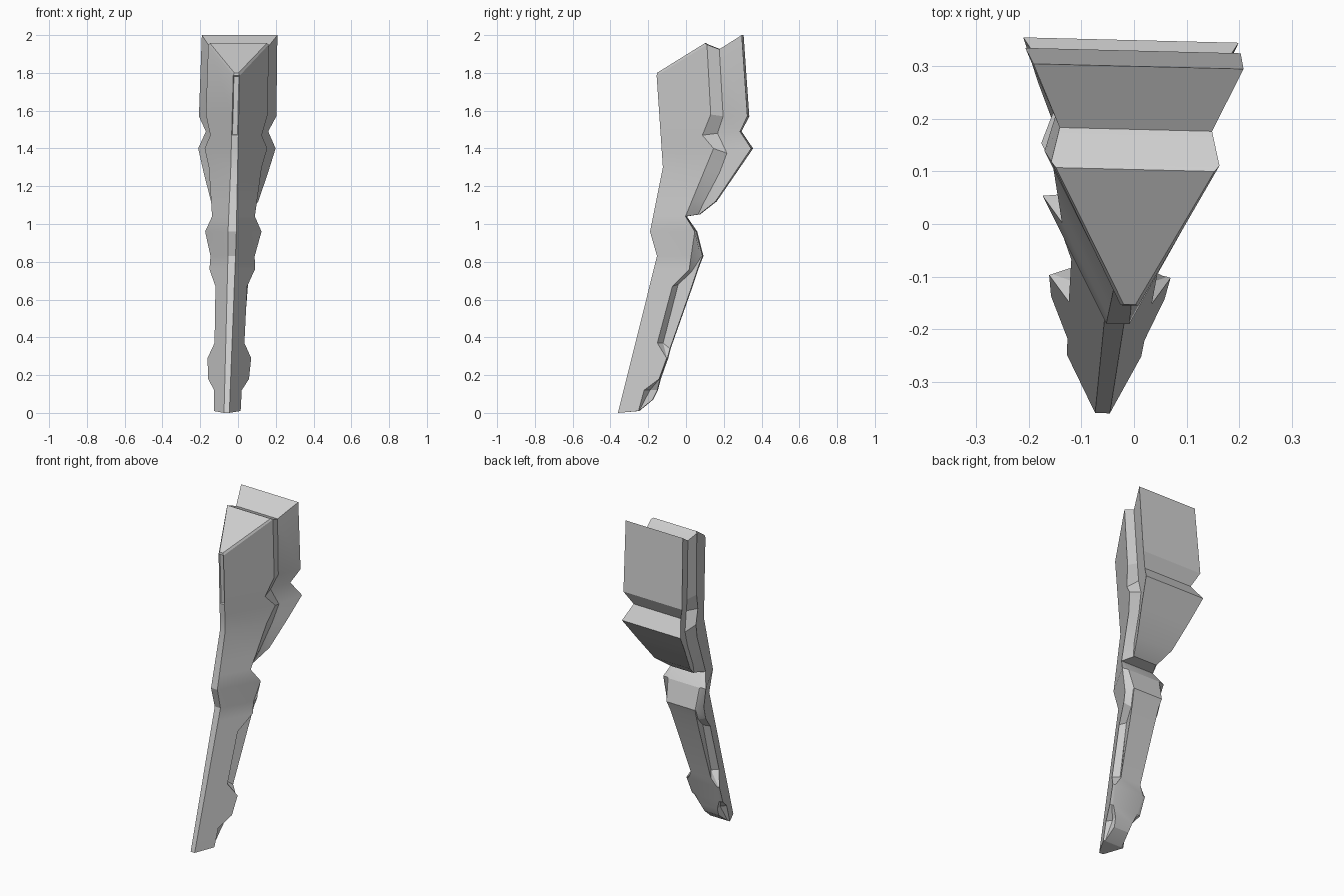
import bpy, bmesh, math

if "Cube" in bpy.data.objects:
    bpy.data.objects.remove(bpy.data.objects["Cube"])

grey = bpy.data.materials.new("plain grey")
grey.diffuse_color = (0.62, 0.62, 0.62, 1)
grey.use_nodes = True
grey.node_tree.nodes["Principled BSDF"].inputs["Base Color"].default_value = grey.diffuse_color

# front ridge: height, y, half width
RIDGE = [(0, -.36, .014), (.83, -.153, .02), (.96, -.19, .022),
         (1.3, -.122, .018), (1.785, -.155, .017)]

# stations: rear edge of wedge (z, y), groove (z, y, half width), back slab (z, y, half width)
UPPER = [
    (1.95, .115, 1.925, .18, .145, 2.0, .30, .20),
    (1.58, .135, 1.57, .20, .145, 1.57, .33, .205),
    (1.47, .09, 1.48, .17, .115, 1.49, .29, .165),
    (1.40, .15, 1.375, .22, .14, 1.40, .35, .205),
    (1.30, .108, 1.27, .18, .125, 1.27, .262, .17),
    (1.12, .033, 1.12, .10, .10, 1.12, .16, .125),
    (1.04, .0, 1.05, .065, .08, 1.05, .072, .082),
]
LOWER = [
    (1.04, .0, 1.038, .003, .09, 1.036, .005, .085),
    (.96, .05, .963, .053, .12, .96, .057, .11),
    (.83, .03, .825, .082, .10, .83, .09, .10),
    (.76, .02, .745, .03, .075, .78, .07, .092),
    (.67, -.07, .68, -.04, .055, .67, .033, .085),
    (.37, -.15, .37, -.12, .045, .34, -.083, .07),
    (.29, -.10, .29, -.098, .11, .29, -.096, .10),
    (.18, -.14, .18, -.138, .095, .18, -.135, .085),
    (.12, -.22, .12, -.19, .05, .12, -.15, .06),
    (.01, -.25, .012, -.246, .06, .07, -.175, .05),
]


def ridge(z):
    for (z0, y0, w0), (z1, y1, w1) in zip(RIDGE, RIDGE[1:]):
        if z <= z1:
            break
    t = min(1, max(0, (z - z0) / (z1 - z0)))
    return y0 + t * (y1 - y0), w0 + t * (w1 - w0)


def place(x, y, z):
    # slight sideways lean and turn of the whole leg
    return (x - .051 + .026 * z + .025 * y, y - .025 * x, z)


def loft(name, stations, top_z, bottom_z):
    bm = bmesh.new()
    rings = []
    for i, (zr, yr, zi, yi, wi, zo, yo, wo) in enumerate(stations):
        zf = top_z if i == 0 else bottom_z if i == len(stations) - 1 else zr
        yf, wf = ridge(zf)
        wr = wf + .53 * (yr - ridge(zr)[0])      # wedge widens toward the back
        half = [(wf, yf, zf), (wr, yr, zr), (wi, yi, zi), (wo, yo, zo)]
        pts = half + [(-x, y, z) for x, y, z in reversed(half)]
        rings.append([bm.verts.new(place(*p)) for p in pts])
    front = []
    for a, b in zip(rings, rings[1:]):
        for k in range(8):
            n = (k + 1) % 8
            f = bm.faces.new((a[k], a[n], b[n], b[k]))
            if k == 7:
                front.append(f)
    caps = [[bm.faces.new((r[k], r[k + 1], r[6 - k], r[7 - k])) for k in range(3)]
            for r in (rings[0], rings[-1])]
    bmesh.ops.recalc_face_normals(bm, faces=bm.faces)
    if name == "upper_leg":
        # raised top panel and recessed slot on the front ridge
        bmesh.ops.inset_region(bm, faces=[caps[0][0]], thickness=.011, depth=.012)
        bmesh.ops.inset_region(bm, faces=front[:2], thickness=.005, depth=-.008)
    me = bpy.data.meshes.new(name)
    bm.to_mesh(me)
    bm.free()
    me.materials.append(grey)
    ob = bpy.data.objects.new(name, me)
    bpy.context.collection.objects.link(ob)
    bpy.ops.object.select_all(action='DESELECT')
    ob.select_set(True)
    bpy.context.view_layer.objects.active = ob
    bpy.ops.object.shade_smooth_by_angle(angle=math.radians(20))


loft("upper_leg", UPPER, 1.785, 1.04)
loft("lower_leg", LOWER, 1.04, 0)
